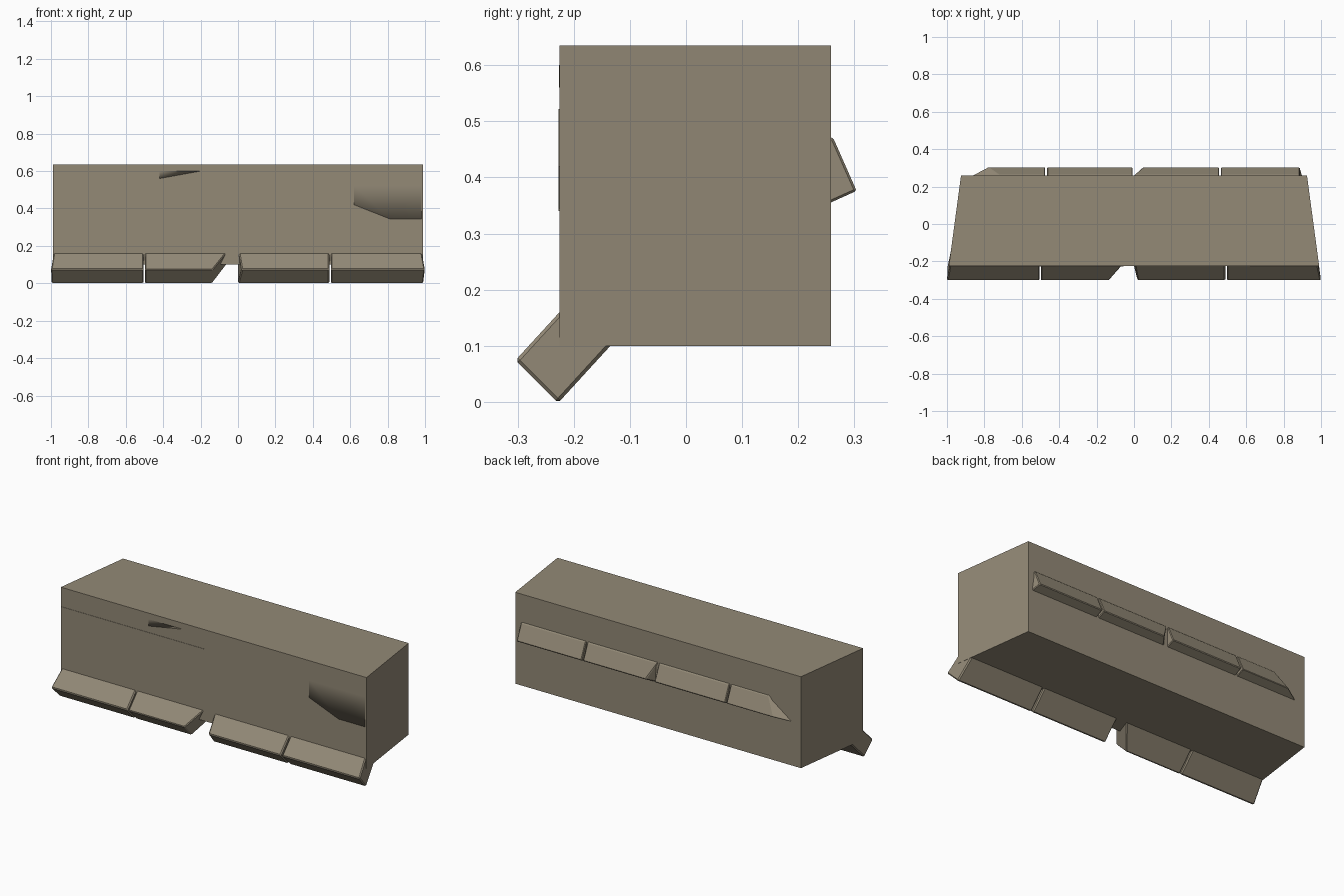
import bpy, bmesh
from mathutils import Vector

cube = bpy.data.objects.get("Cube")
if cube:
    bpy.data.objects.remove(cube, do_unlink=True)

# One stone colour for everything
stone = bpy.data.materials.new("weathered_stone")
stone.use_nodes = True
colour = (0.292, 0.252, 0.183, 1)
stone.diffuse_color = colour
stone.node_tree.nodes["Principled BSDF"].inputs["Base Color"].default_value = colour


def make(name, bm):
    bmesh.ops.recalc_face_normals(bm, faces=bm.faces)
    mesh = bpy.data.meshes.new(name)
    bm.to_mesh(mesh)
    bm.free()
    mesh.materials.append(stone)
    obj = bpy.data.objects.new(name, mesh)
    bpy.context.collection.objects.link(obj)
    return obj


def loft(name, start, end, bevel=0.0):
    """Solid between two matching outlines, with optional chipped edges."""
    bm = bmesh.new()
    a = [bm.verts.new(p) for p in start]
    b = [bm.verts.new(p) for p in end]
    bm.faces.new(a)
    bm.faces.new(b)
    for i in range(len(a)):
        j = (i + 1) % len(a)
        bm.faces.new((a[i], a[j], b[j], b[i]))
    obj = make(name, bm)
    if bevel:
        mod = obj.modifiers.new("worn_edges", "BEVEL")
        mod.width, mod.segments, mod.limit_method = bevel, 1, "NONE"
    return obj


def brick(name, section, left, right, bevel):
    """Brick with a y-z section; each corner has its own end position in x."""
    loft(name, [(x, *p) for x, p in zip(left, section)],
         [(x, *p) for x, p in zip(right, section)], bevel)


# Main block, narrower towards the back
BOTTOM, TOP, FRONT, BACK = 0.10, 0.635, -0.225, 0.258
plan = [(-0.99, FRONT), (0.99, FRONT), (0.925, BACK), (-0.925, BACK)]
loft("main_block", [(x, y, BOTTOM) for x, y in plan], [(x, y, TOP) for x, y in plan])

# Tilted bricks under the front edge: outer top, outer bottom, inner bottom, inner top
front = [(-0.304, 0.074), (-0.228, -0.002), (-0.12, 0.116), (-0.196, 0.192)]
brick("front_brick_right_outer", front, [-1.0, -0.997, -0.975, -0.98], [-0.505] * 4, 0.006)
brick("front_brick_right_inner", front, [-0.498] * 4, [-0.135, -0.14, -0.05, -0.04], 0.005)
brick("front_brick_left_inner", front, [0.02, 0.0, 0.0, 0.0], [0.488] * 4, 0.006)
brick("front_brick_left_outer", front, [0.496] * 4, [1.0, 0.99, 0.975, 0.978], 0.006)

# Ledge bricks along the back: outer bottom, wall bottom, wall top
ledge = [(0.304, 0.376), (0.235, 0.345), (0.235, 0.482), (0.263, 0.469)]
brick("back_ledge_right_end", ledge, [-0.78, -0.91, -0.72, -0.72], [-0.475] * 4, 0.003)
brick("back_ledge_right", ledge, [-0.465] * 4, [-0.008] * 4, 0.004)
brick("back_ledge_left", ledge, [0.05, 0.0, 0.0, 0.0], [0.455] * 4, 0.004)
brick("back_ledge_left_end", ledge, [0.465] * 4, [0.885, 0.905, 0.885, 0.885], 0.004)


def plate(name, outline, depth, skirts, smooth=False):
    """Thin plate on the front wall, with sides only along the given edges."""
    bm = bmesh.new()
    outer = [bm.verts.new((x, FRONT - depth, z)) for x, z in outline]
    inner = [bm.verts.new((x, FRONT + 0.01, z)) for x, z in outline]
    bm.faces.new(outer)
    for i in skirts:
        j = (i + 1) % len(outline)
        bm.faces.new((outer[i], inner[i], inner[j], outer[j]))
    for v in [v for v in inner if not v.link_faces]:
        bm.verts.remove(v)
    for f in bm.faces:
        f.smooth = smooth
    return make(name, bm)


# Slightly raised stones in the front wall
plate("long_wall_stone", [(-0.985, 0.34), (-0.055, 0.34), (-0.055, 0.522), (-0.985, 0.522)],
      0.002, range(4))
plate("chipped_wall_stone", [(0.62, 0.42), (0.81, 0.345), (0.98, 0.345), (0.98, 0.522), (0.62, 0.522)],
      0.002, (0, 1), True)
plate("small_wall_stone", [(-0.42, 0.56), (-0.2, 0.6), (-0.42, 0.6)], 0.001, (0,), True)
